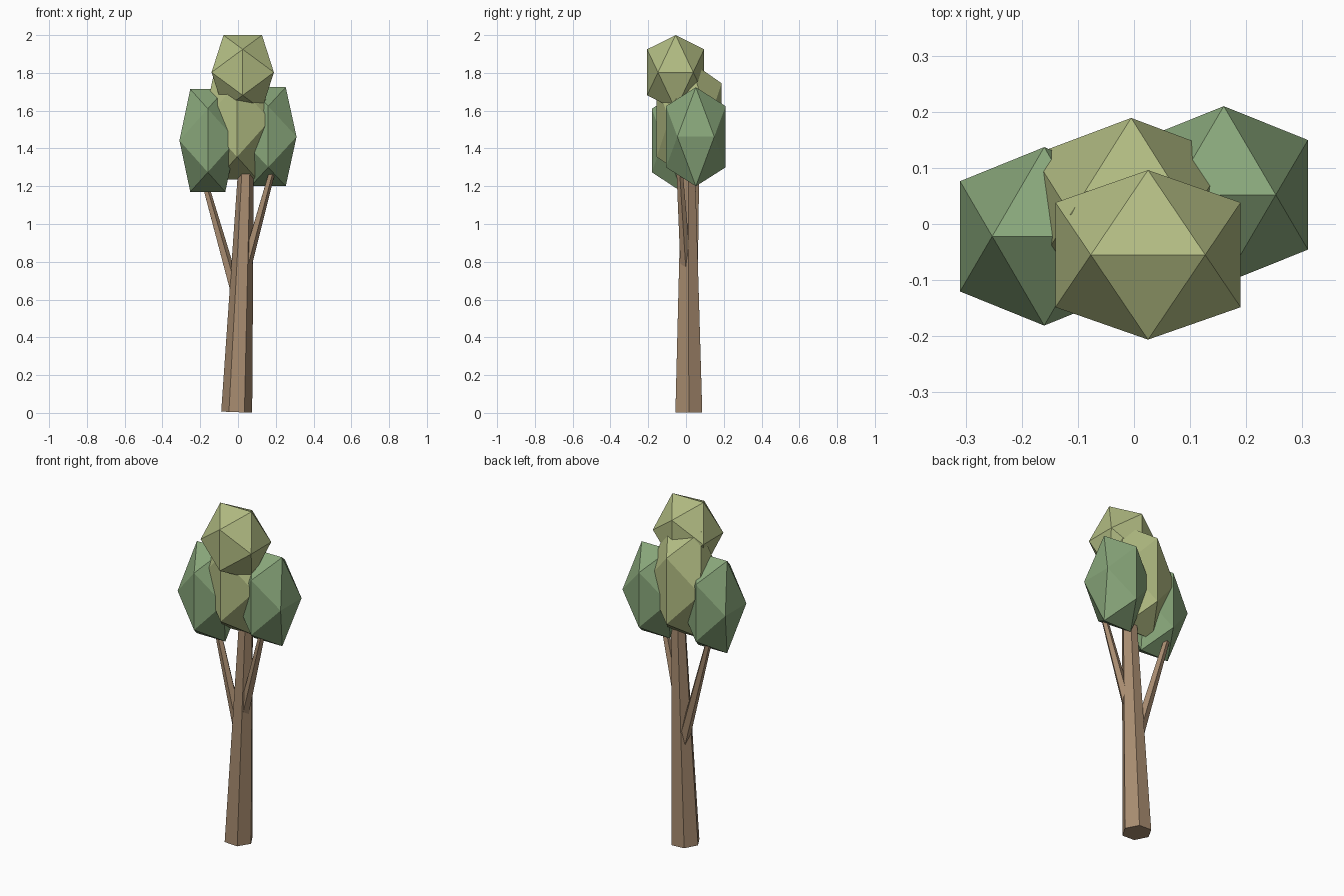
import bpy, math
from mathutils import Vector

if "Cube" in bpy.data.objects:
    bpy.data.objects.remove(bpy.data.objects["Cube"])

PHI = (1 + math.sqrt(5)) / 2


def material(name, rgb):
    m = bpy.data.materials.new(name)
    lin = [(c / 255 / 12.92) if c < 11 else ((c / 255 + 0.055) / 1.055) ** 2.4 for c in rgb]
    m.diffuse_color = (*lin, 1)
    m.use_nodes = True
    m.node_tree.nodes["Principled BSDF"].inputs["Base Color"].default_value = m.diffuse_color
    return m


bark = material("brown_bark", (168, 140, 112))
dark_leaf = material("green_leaf", (136, 166, 122))
light_leaf = material("yellow_green_leaf", (177, 187, 130))


def add_object(name, verts, faces, mat):
    me = bpy.data.meshes.new(name)
    me.from_pydata(verts, [], faces)
    me.materials.append(mat)
    ob = bpy.data.objects.new(name, me)
    bpy.context.collection.objects.link(ob)
    return ob


def crown(name, centre, half, mat):
    """Stretched icosahedron lying on an edge that runs along x."""
    base = []
    for s in (-1, 1):
        for t in (-PHI, PHI):
            base += [Vector((s, 0, t)), Vector((0, t, s)), Vector((t, s, 0))]
    faces = []
    for i in range(12):
        for j in range(i + 1, 12):
            for k in range(j + 1, 12):
                a, b, c = base[i], base[j], base[k]
                if max((a - b).length, (b - c).length, (a - c).length) < 2.1:
                    outward = (b - a).cross(c - a).dot(a) > 0
                    faces.append((i, j, k) if outward else (i, k, j))
    verts = [[centre[n] + v[n] / PHI * half[n] for n in range(3)] for v in base]
    return add_object(name, verts, faces, mat)


def limb(name, start, end, r1, r2, sides, turn=0.0):
    """Tapered prism between two points."""
    start, end = Vector(start), Vector(end)
    rot = Vector((0, 0, 1)).rotation_difference(end - start)
    verts = []
    for p, r in ((start, r1), (end, r2)):
        for i in range(sides):
            a = turn + math.tau * i / sides
            verts.append(p + rot @ Vector((r * math.cos(a), r * math.sin(a), 0)))
    faces = [(i, (i + 1) % sides, (i + 1) % sides + sides, i + sides) for i in range(sides)]
    faces += [tuple(reversed(range(sides))), tuple(range(sides, 2 * sides))]
    return add_object(name, verts, faces, bark)


# Trunk and the two side branches
limb("trunk", (-0.007, 0.015, 0.004), (0.044, 0.012, 1.34), 0.082, 0.040, 6)
limb("left_branch", (-0.002, 0.03, 0.60), (-0.20, 0.055, 1.30), 0.032, 0.016, 5)
limb("right_branch", (0.035, 0.0, 0.75), (0.186, -0.035, 1.30), 0.030, 0.017, 5)

# Leaf crowns
crown("left_crown", (-0.16, -0.022, 1.442), (0.15, 0.159, 0.272), dark_leaf)
crown("right_crown", (0.16, 0.052, 1.462), (0.15, 0.158, 0.262), dark_leaf)
crown("middle_crown", (-0.005, 0.017, 1.55), (0.175, 0.172, 0.315), light_leaf)
crown("top_crown", (0.025, -0.055, 1.803), (0.165, 0.151, 0.197), light_leaf)
